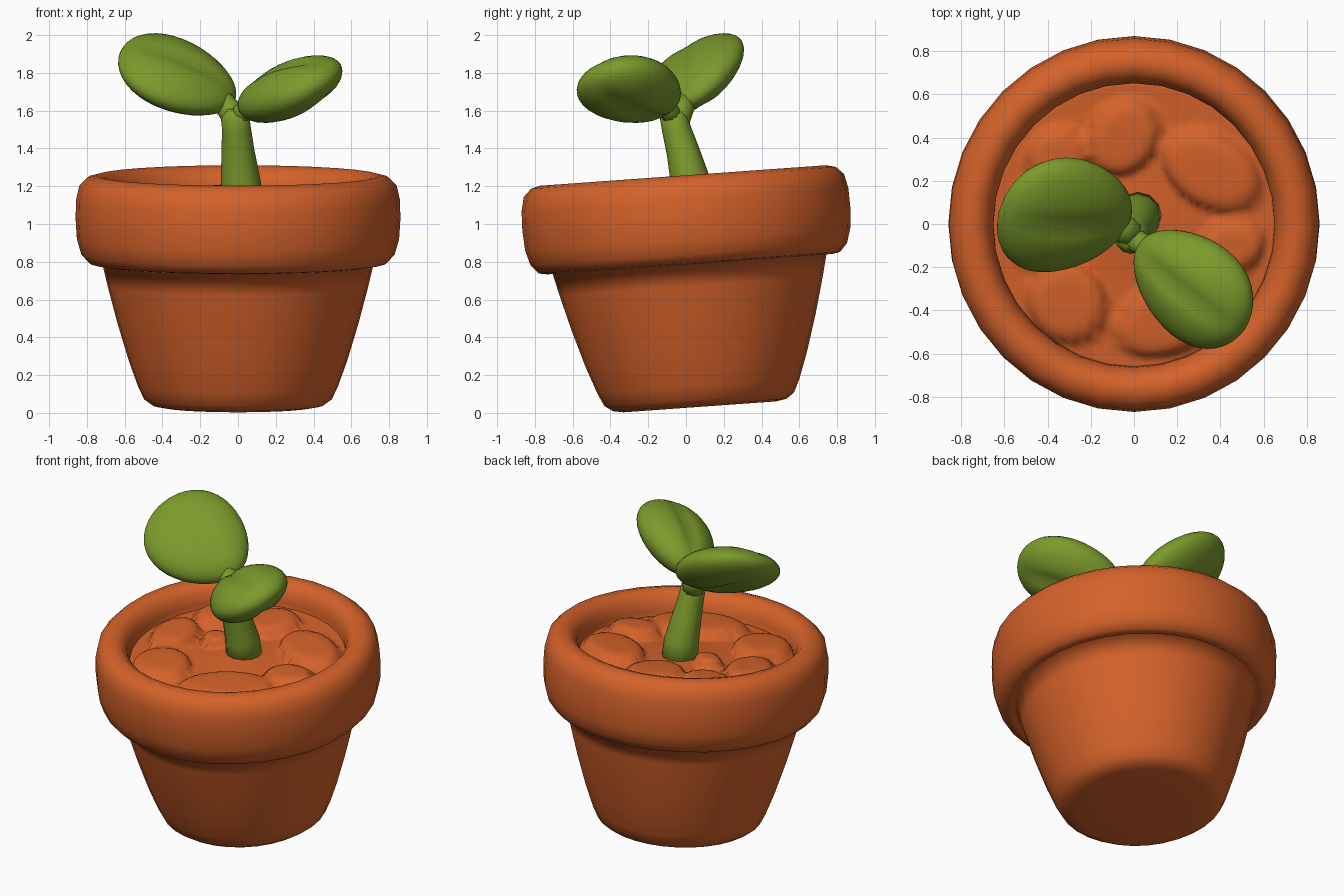
import bpy, bmesh, math
from mathutils import Matrix, Vector

cube = bpy.data.objects.get("Cube")
if cube:
    bpy.data.objects.remove(cube, do_unlink=True)


def material(name, colour):
    mat = bpy.data.materials.new(name)
    mat.use_nodes = True
    mat.diffuse_color = colour
    mat.node_tree.nodes["Principled BSDF"].inputs["Base Color"].default_value = colour
    return mat


terracotta = material("terracotta", (0.66, 0.122, 0.023, 1))
green = material("leaf green", (0.2, 0.325, 0.025, 1))


def add_object(name, bm, mat, matrix=None):
    bmesh.ops.recalc_face_normals(bm, faces=bm.faces)
    if matrix:
        bm.transform(matrix)
    mesh = bpy.data.meshes.new(name)
    bm.to_mesh(mesh)
    bm.free()
    mesh.materials.append(mat)
    mesh.shade_smooth()
    obj = bpy.data.objects.new(name, mesh)
    bpy.context.collection.objects.link(obj)
    return obj


def skin_rings(bm, rings):
    """Bridge consecutive rings of vertices and cap both ends."""
    for low, high in zip(rings, rings[1:]):
        for i in range(len(low)):
            j = (i + 1) % len(low)
            bm.faces.new((low[i], low[j], high[j], high[i]))
    bm.faces.new(rings[0])
    bm.faces.new(rings[-1])


def lathe(profile, sides):
    """Turn a profile, very slightly deeper than wide."""
    bm = bmesh.new()
    angles = [math.tau * i / sides for i in range(sides)]
    skin_rings(bm, [[bm.verts.new((r * math.cos(a), 1.012 * r * math.sin(a), z)) for a in angles]
                    for r, z in profile])
    return bm


# Pot: one turned profile, leaning slightly to the front
lean = Matrix.Translation((0, 0.073, 0.032)) @ Matrix.Rotation(math.radians(4.1), 4, "X")
pot_profile = [
    (0.2, 0), (0.4, 0), (0.455, 0.01), (0.497, 0.04), (0.53, 0.11), (0.58, 0.25),
    (0.64, 0.45), (0.69, 0.64), (0.722, 0.775), (0.745, 0.757), (0.79, 0.765),
    (0.83, 0.81), (0.853, 0.89), (0.86, 1.0), (0.857, 1.1), (0.84, 1.175),
    (0.80, 1.215), (0.75, 1.228), (0.705, 1.215), (0.67, 1.175), (0.652, 1.11),
    (0.65, 1.0), (0.3, 0.98)]
add_object("pot", lathe(pot_profile, 32), terracotta, lean)

# Soil: disc raised into flat-topped lumps (x, y, half-length, half-width, turn)
lumps = [(-0.05, 0.41, 0.19, 0.16, 0.9), (0.36, 0.25, 0.25, 0.17, -0.55),
         (0.45, -0.10, 0.16, 0.13, 0.3), (0.20, -0.40, 0.31, 0.18, 0.5),
         (-0.31, -0.36, 0.20, 0.18, 2.2), (-0.46, 0.0, 0.14, 0.2, 0.1),
         (-0.36, 0.32, 0.15, 0.13, 0.4), (-0.20, 0.06, 0.09, 0.08, 0)]


def soil_height(x, y):
    height = 0.0
    for cx, cy, rx, ry, turn in lumps:
        d = Matrix.Rotation(-turn, 2) @ Vector((x - cx, y - cy))
        q = (d.x / rx) ** 2 + (d.y / ry) ** 2
        height = max(height, 0.065 * math.sqrt(max(0, 1 - q ** 3)))
    return 1.08 + height + 0.02 * math.exp(-(x * x + y * y) / 0.03)


soil = lathe([(0.66 * (k + 1) / 32, 0) for k in range(32)] + [(0.66, -1)], 80)
for v in soil.verts:
    v.co.z = soil_height(v.co.x, v.co.y) if v.co.z == 0 else 1.0
add_object("soil", soil, terracotta, lean)


# Stem and leaf stalks: tapering tubes along a path of (point, radius)
def tube(name, path, sides=12):
    bm = bmesh.new()
    points = [Vector(p) for p, r in path]
    rings = []
    for k, (p, r) in enumerate(path):
        along = points[min(k + 1, len(path) - 1)] - points[max(k - 1, 0)]
        turn = Vector((0, 0, 1)).rotation_difference(along)
        rings.append([bm.verts.new(points[k] + turn @ Vector(
            (r * math.cos(math.tau * i / sides), r * math.sin(math.tau * i / sides), 0)))
            for i in range(sides)])
    skin_rings(bm, rings)
    add_object(name, bm, green)


tube("stem", [((0.02, 0.045, 1.06), 0.112), ((0.015, 0.025, 1.22), 0.106),
              ((0.0, -0.015, 1.38), 0.088), ((-0.008, -0.05, 1.5), 0.077),
              ((-0.015, -0.065, 1.57), 0.074), ((-0.018, -0.065, 1.61), 0.045)])
tube("right_leaf_stalk", [((-0.015, -0.055, 1.53), 0.07), ((-0.035, -0.03, 1.59), 0.065),
                          ((-0.09, 0.0, 1.66), 0.06)])
tube("left_leaf_stalk", [((-0.01, -0.065, 1.55), 0.06), ((0.03, -0.09, 1.6), 0.052),
                         ((0.1, -0.14, 1.64), 0.06)])


# Leaves: puffy ovals, narrower at the stalk, with a shallow midrib groove
def leaf(name, centre, along, normal, size):
    x_axis = Vector(along).normalized()
    y_axis = Vector(normal).cross(x_axis).normalized()
    z_axis = x_axis.cross(y_axis)
    place = Matrix((x_axis, y_axis, z_axis)).transposed().to_4x4()
    place.translation = centre
    bm = bmesh.new()
    bmesh.ops.create_uvsphere(bm, u_segments=32, v_segments=20, radius=1)
    for v in bm.verts:
        x, y, z = v.co.z, v.co.x, v.co.y
        groove = 1 - 0.22 * math.exp(-(y / 0.16) ** 2) * (1 - x * x)
        v.co = (x * size[0], y * size[1] * (1 + 0.16 * x), z * size[2] * groove)
    add_object(name, bm, green, place)


leaf("right_leaf", (-0.32, 0.042, 1.783), (-0.92, 0.0, 0.39), (0.31, -0.53, 0.79),
     (0.33, 0.3, 0.125))
leaf("left_leaf", (0.268, -0.288, 1.71), (0.7, -0.58, 0.25), (-0.42, -0.17, 0.86),
     (0.325, 0.245, 0.14))
